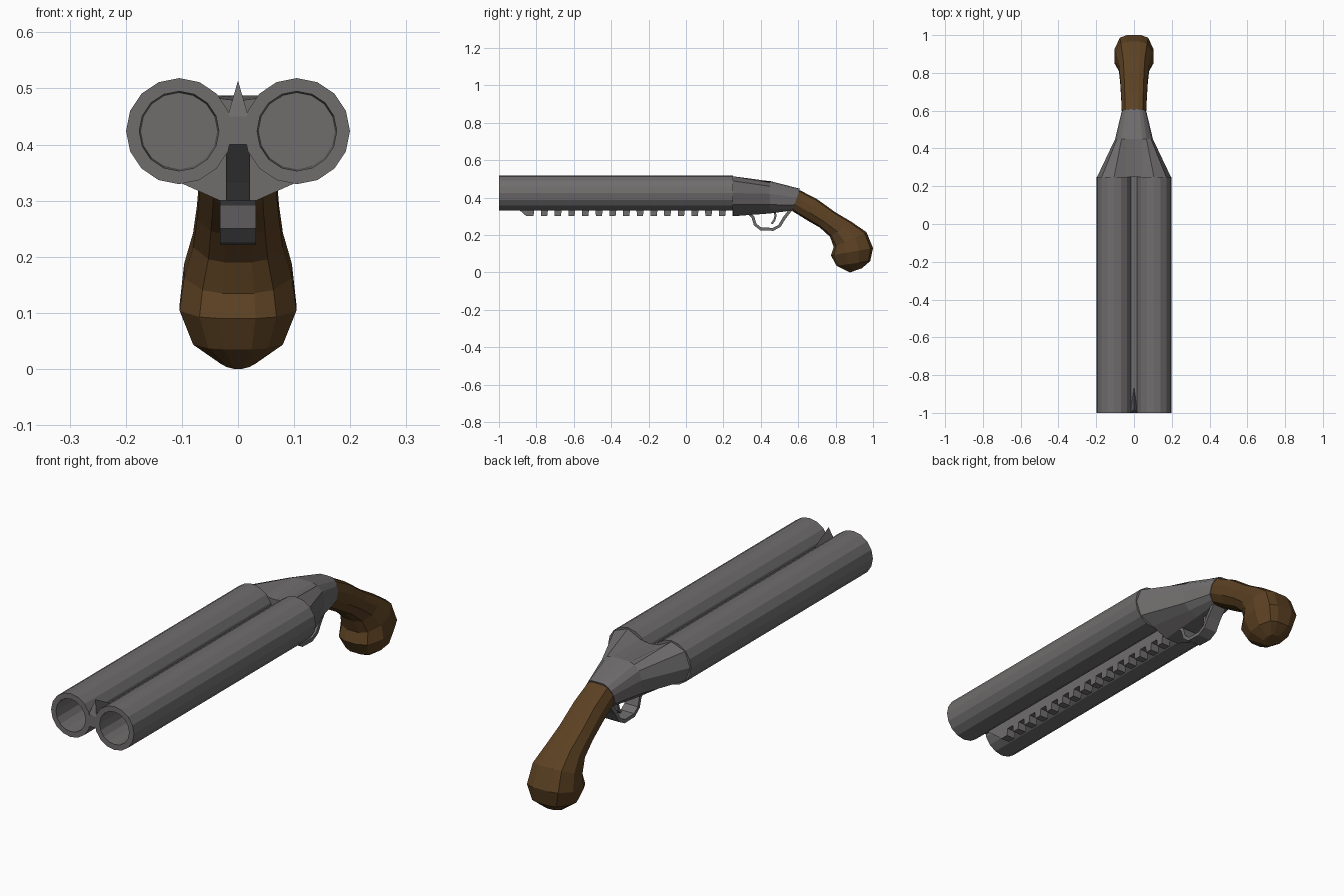
import bpy, bmesh, math
from mathutils import Vector

if "Cube" in bpy.data.objects:
    bpy.data.objects.remove(bpy.data.objects["Cube"])


def material(name, rgb):
    m = bpy.data.materials.new(name)
    m.diffuse_color = (*rgb, 1)
    m.use_nodes = True
    m.node_tree.nodes["Principled BSDF"].inputs["Base Color"].default_value = m.diffuse_color
    return m


STEEL = material("gun_steel_grey", (0.16, 0.152, 0.152))
WOOD = material("dark_walnut", (0.105, 0.052, 0.016))


def finish(name, bm, mat):
    bmesh.ops.recalc_face_normals(bm, faces=bm.faces)
    me = bpy.data.meshes.new(name)
    bm.to_mesh(me)
    bm.free()
    me.materials.append(mat)
    ob = bpy.data.objects.new(name, me)
    bpy.context.collection.objects.link(ob)
    return ob


def loft(name, rings, mat, caps=True, loop=False):
    """Skin a list of closed rings of 3D points."""
    bm = bmesh.new()
    vs = [[bm.verts.new(p) for p in r] for r in rings]
    n = len(vs[0])
    pairs = list(zip(vs, vs[1:])) + ([(vs[-1], vs[0])] if loop else [])
    for a, b in pairs:
        for i in range(n):
            j = (i + 1) % n
            bm.faces.new((a[i], a[j], b[j], b[i]))
    if caps:
        bm.faces.new(vs[0])
        bm.faces.new(vs[-1])
    return finish(name, bm, mat)


def mirrored(half):
    """Close a half outline (x, y, z) running top to bottom across x = 0."""
    return half + [(-x, y, z) for x, y, z in reversed(half) if x > 1e-6]


def extrude_x(name, outline, half_width, mat):
    """Side-view (y, z) outline given thickness in x."""
    return loft(name, [[(s * half_width, y, z) for y, z in outline] for s in (-1, 1)], mat)


def circle(cx, y, r, cz=0.424, n=16):
    return [(cx + r * math.cos(2 * math.pi * i / n), y,
             cz + r * math.sin(2 * math.pi * i / n)) for i in range(n)]


# Twin hollow barrels, 16 sides, blind bore
for side, cx in (("left", -0.105), ("right", 0.105)):
    loft(side + "_barrel",
         [circle(cx, 0.25, 0.0945), circle(cx, -1, 0.0945),
          circle(cx, -1, 0.071), circle(cx, 0.2, 0.068)], STEEL)

# Rib joining the barrels
extrude_x("barrel_rib", [(-1, 0.40), (0.25, 0.40), (0.25, 0.45), (-1, 0.45)], 0.022, STEEL)

# Pointed front sight
bm = bmesh.new()
a, b, c, d = [bm.verts.new(p) for p in
              ((-0.019, -1, 0.449), (0.019, -1, 0.449), (0, -0.98, 0.514), (0, -0.86, 0.449))]
for f in ((a, b, c), (b, d, c), (d, a, c), (a, d, b)):
    bm.faces.new(f)
finish("front_sight", bm, STEEL)

# Notched rail under the barrels
rail = [(0.25, 0.401), (-0.98, 0.401), (-0.89, 0.332), (-0.853, 0.30)]
pitch, y = 0.0732, -0.8115
while y < 0.24:
    rail += [(y - 0.004, 0.30), (y, 0.332), (y + 0.0355, 0.332), (y + 0.0365, 0.30)]
    y += pitch
rail.append((0.25, 0.30))
extrude_x("under_rail", rail, 0.021, STEEL)

# Receiver: twin-barrel section tapering to the wrist
sections = [
    (0.25, [(0, .478), (.045, .484), (.105, .514), (.170, .489), (.195, .424),
            (.172, .362), (.105, .333), (.032, .300), (0, .300)]),
    (0.45, [(0, .488), (.045, .487), (.066, .480), (.090, .460), (.100, .420),
            (.098, .362), (.070, .335), (.032, .315), (0, .315)]),
    (None, [(0, .447), (.030, .446), (.045, .437), (.058, .420), (.066, .400),
            (.066, .360), (.050, .342), (.028, .331), (0, .331)])]
rings = []
for y, half in sections:
    rings.append(mirrored([(x, 0.57 + (z - 0.33) * 0.33 if y is None else y, z)
                           for x, z in half]))
loft("receiver", rings, STEEL)


def strip(name, path, half_width, thick, mat):
    """Flat bar swept along a side-view path."""
    pts = [Vector(p) for p in path]
    rings = []
    for i, p in enumerate(pts):
        t = (pts[min(i + 1, len(pts) - 1)] - pts[max(i - 1, 0)]).normalized()
        nrm = Vector((-t.y, t.x)) * thick / 2
        q, r = p + nrm, p - nrm
        rings.append([(-half_width, *q), (half_width, *q), (half_width, *r), (-half_width, *r)])
    return loft(name, rings, mat)


# Trigger guard and trigger
strip("trigger_guard", [(0.335, 0.318), (0.358, 0.295), (0.370, 0.255), (0.400, 0.232),
                        (0.465, 0.230), (0.500, 0.248), (0.525, 0.290), (0.560, 0.335)],
      0.032, 0.016, STEEL)
strip("trigger", [(0.475, 0.335), (0.478, 0.300), (0.472, 0.278), (0.458, 0.260)],
      0.009, 0.011, STEEL)

# Curved pistol grip: (top y, z), (bottom y, z), half width
grip = [((.607, .440), (.568, .328), .064), ((.700, .392), (.645, .280), .068),
        ((.800, .320), (.715, .240), .073), ((.885, .270), (.770, .190), .080),
        ((.965, .215), (.790, .135), .096), ((1.00, .130), (.775, .090), .104),
        ((.985, .060), (.805, .035), .080), ((.940, .022), (.870, .002), .030)]
rings = []
for top, bot, w in grip:
    t, b = Vector(top), Vector(bot)
    half = []
    for fx, f in ((.36, 0), (.72, .06), (1, .34), (1, .66), (.66, .93), (.30, 1)):
        p = t.lerp(b, f)
        half.append((fx * w, p.x, p.y))
    rings.append(mirrored(half))
# The butt ends in a low point
tip = mirrored([(0.002 * k, 0.875 + 0.001 * k, 0.0) for k in (1, 2, 3, 3, 2, 1)])
loft("pistol_grip", rings + [tip], WOOD)
